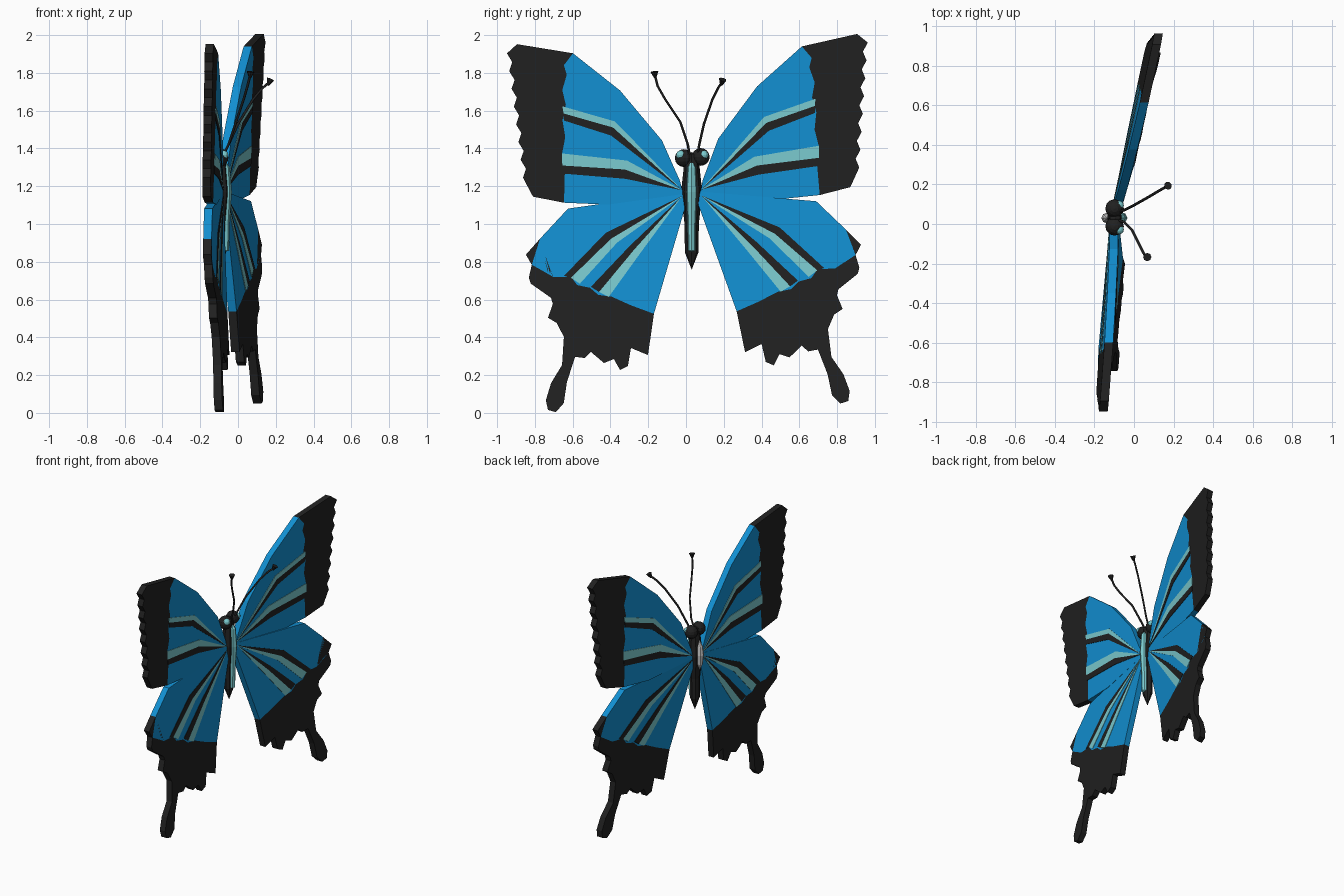
import bpy, bmesh
from mathutils import Vector

if "Cube" in bpy.data.objects:
    bpy.data.objects.remove(bpy.data.objects["Cube"])


def material(name, rgb):
    m = bpy.data.materials.new(name)
    m.diffuse_color = (*rgb, 1)
    m.use_nodes = True
    m.node_tree.nodes["Principled BSDF"].inputs["Base Color"].default_value = m.diffuse_color
    return m


BLUE = material("blue", (0.006, 0.28, 0.65))
TEAL = material("teal", (0.2, 0.6, 0.63))
BLACK = material("black", (0.015, 0.015, 0.015))
GREY = material("pale grey", (0.6, 0.6, 0.6))


def finish(name, bm, mat):
    bmesh.ops.recalc_face_normals(bm, faces=bm.faces)
    me = bpy.data.meshes.new(name)
    bm.to_mesh(me)
    bm.free()
    me.materials.append(mat)
    ob = bpy.data.objects.new(name, me)
    bpy.context.collection.objects.link(ob)
    return ob


# flat wing panel: (outward, up) outline laid on a tilted wing plane
def panel(name, pts, side, tilt, mat, thick=0.044):
    bm = bmesh.new()
    rings = []
    for off in (-thick / 2, thick / 2):
        ring = []
        for u, v in pts:
            y = 0.03 + side * u - 0.03 * v
            z = 1.17 + v + 0.03 * side * u
            x = -0.098 + tilt[0] * (y - 0.03) + tilt[1] * (z - 1.17)
            ring.append(bm.verts.new((x + off, y, z)))
        rings.append(ring)
        bm.faces.new(ring)
    a, b = rings
    n = len(pts)
    for i in range(n):
        j = (i + 1) % n
        bm.faces.new((a[i], a[j], b[j], b[i]))
    return finish(name, bm, mat)


# forewing outlines, with a scalloped outer edge
fore_inner = [(.606, .752), (.656, .69), (.642, .64), (.668, .56), (.652, .48), (.672, .40),
              (.66, .31), (.68, .22), (.668, .12), (.677, -.037)]
fore_blue = [(.045, -.01), (.06, .06), (.149, .277), (.363, .548)] + fore_inner + [(.445, -.054)]
scallops = []
for i in range(15):
    t = i / 14
    scallops.append((.955 - .065 * t - (.022 if i % 2 else 0), .762 - .66 * t))
fore_black = fore_inner + [(.84, 0)] + scallops[::-1] + [(.90, .809)]

# hindwing outlines, with a tail
hind_inner = [(.81, -.224), (.857, -.36), (.747, -.427), (.652, -.43), (.62, -.475),
              (.553, -.491), (.51, -.53), (.439, -.542), (.34, -.59), (.219, -.639)]
hind_blue = [(.03, -.06), (.045, 0), (.445, -.045), (.657, -.069)] + hind_inner
hind_black = hind_inner + [
    (.257, -.856), (.346, -.816), (.365, -.911), (.407, -.931), (.438, -.872), (.491, -.891),
    (.558, -.831), (.591, -.862), (.643, -.854), (.69, -.986), (.71, -1.097), (.753, -1.143),
    (.795, -1.131), (.804, -1.078), (.774, -.989), (.713, -.895), (.699, -.747), (.734, -.672),
    (.78, -.643), (.752, -.57), (.761, -.538), (.865, -.46), (.875, -.428), (.857, -.36), (.887, -.306)]
hind_black.remove((.857, -.36))

# stripes: three bent lines each, (mid, end); bands lie between neighbours
fore_stripes = [
    (((.395, .385), (.67, .473)), ((.406, .353), (.665, .435)), ((.418, .311), (.665, .398))),
    (((.337, .176), (.68, .224)), ((.35, .129), (.68, .16)), ((.351, .080), (.675, .117)))]
hind_stripes = [
    (((.403, -.257), (.606, -.468)), ((.434, -.235), (.652, -.435)), ((.46, -.202), (.689, -.424))),
    (((.284, -.319), (.455, -.542)), ((.314, -.297), (.506, -.515)), ((.335, -.275), (.548, -.486)))]

tilts = {("fore", 1): (.204, .04), ("fore", -1): (.08, .029),
         ("hind", 1): (.218, -.026), ("hind", -1): (.099, -.062)}
wings = {"fore": (fore_blue, fore_black, fore_stripes, (.05, .01)),
         "hind": (hind_blue, hind_black, hind_stripes, (.05, -.02))}
for (kind, side), tilt in tilts.items():
    blue, black, stripes, root = wings[kind]
    tag = f"{'right' if side > 0 else 'left'}_{kind}wing"
    panel(tag, blue, side, tilt, BLUE)
    panel(tag + "_border", black, side, tilt, BLACK)
    for k, lines in enumerate(stripes):
        for (m1, e1), (m2, e2), mat, word in ((*lines[:2], TEAL, "light"), (*lines[1:], BLACK, "dark")):
            panel(f"{tag}_{word}_stripe_{k + 1}", [root, m1, e1, e2, m2], side, tilt, mat, .05)


# faceted turned shape for the body
def turned(name, profile, cx, sx, sy, mat, sides=8):
    bm = bmesh.new()
    prev = None
    for r, z in profile:
        ret = bmesh.ops.create_circle(bm, segments=sides, radius=max(r, .001))
        for v in ret["verts"]:
            v.co = Vector((cx + v.co.x * sx, .03 + v.co.y * sy, z))
        ring = ret["verts"]
        if prev:
            for i in range(sides):
                j = (i + 1) % sides
                bm.faces.new((prev[i], prev[j], ring[j], ring[i]))
        prev = ring
    return finish(name, bm, mat)


turned("body", [(0, .76), (.036, .85), (.038, 1.0), (.056, 1.17), (.042, 1.3), (.03, 1.37), (0, 1.38)],
       -.095, .9, 1, BLACK)
turned("belly_stripe", [(0, .85), (.034, .86), (.038, 1.0), (.054, 1.17), (.04, 1.3), (0, 1.34)],
       -.073, .75, .6, TEAL)
turned("back_patch", [(0, 1.06), (.03, 1.11), (.04, 1.18), (.03, 1.24), (0, 1.29)], -.133, .8, .7, GREY)


def ball(name, loc, r, mat):
    bm = bmesh.new()
    bmesh.ops.create_uvsphere(bm, u_segments=12, v_segments=8, radius=r)
    bmesh.ops.translate(bm, verts=bm.verts, vec=loc)
    return finish(name, bm, mat)


# eyes with small glints
for side, word in ((1, "right"), (-1, "left")):
    y = .033 + side * .045
    ball(word + "_eye", (-.098, y, 1.352 + side * .003), .047, BLACK)
    ball(word + "_eye_glint", (-.075, y + side * .016, 1.365), .024, TEAL)

# antennae with cone-shaped clubs
paths = {"left": [(-.08, .02, 1.36), (-.05, .01, 1.42), (-.01, -.03, 1.54), (.03, -.11, 1.66),
                  (.05, -.15, 1.73), (.065, -.165, 1.79)],
         "right": [(-.08, .06, 1.36), (-.05, .07, 1.42), (.0, .095, 1.53), (.08, .14, 1.66),
                   (.13, .17, 1.72), (.165, .19, 1.75)]}
for word, pts in paths.items():
    cu = bpy.data.curves.new(word + "_antenna", "CURVE")
    cu.dimensions = "3D"
    cu.bevel_depth = .007
    cu.bevel_resolution = 1
    sp = cu.splines.new("POLY")
    sp.points.add(len(pts) - 1)
    for p, co in zip(sp.points, pts):
        p.co = (*co, 1)
    cu.materials.append(BLACK)
    bpy.context.collection.objects.link(bpy.data.objects.new(word + "_antenna", cu))
    bm = bmesh.new()
    bmesh.ops.create_cone(bm, cap_ends=True, segments=8, radius1=.006, radius2=.021, depth=.035)
    club = finish(word + "_antenna_club", bm, BLACK)
    club.location = pts[-1]
    d = Vector(pts[-1]) - Vector(pts[-2])
    club.rotation_euler = (d.normalized() + Vector((0, 0, 1))).to_track_quat("Z", "Y").to_euler()
